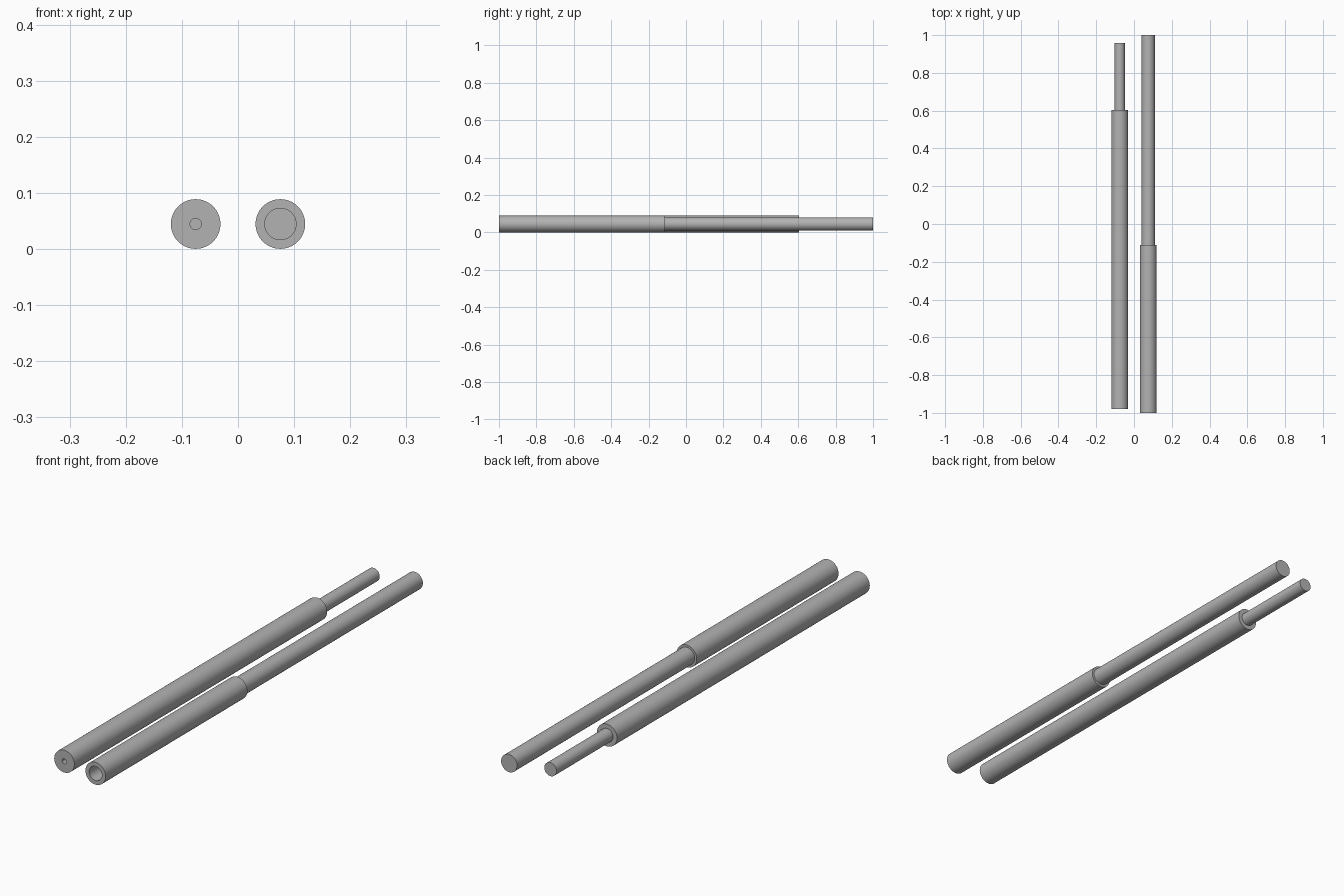
import bpy, bmesh, math
from mathutils import Matrix, Vector

if "Cube" in bpy.data.objects:
    bpy.data.objects.remove(bpy.data.objects["Cube"])

SEGMENTS = 64
AXIS_Z = 0.0445

steel = bpy.data.materials.new("plain grey")
steel.diffuse_color = (0.45, 0.45, 0.45, 1)
steel.use_nodes = True
steel.node_tree.nodes["Principled BSDF"].inputs["Base Color"].default_value = steel.diffuse_color


def turned_rod(name, x, profile):
    """Lathe a (radius, y) profile around an axis that runs along y."""
    bm = bmesh.new()
    verts = [bm.verts.new((r, y, 0)) for r, y in profile]
    edges = [bm.edges.new(pair) for pair in zip(verts, verts[1:])]
    bmesh.ops.spin(bm, geom=verts + edges, cent=(0, 0, 0), axis=(0, 1, 0),
                   angle=2 * math.pi, steps=SEGMENTS)
    bmesh.ops.remove_doubles(bm, verts=bm.verts, dist=1e-5)
    bmesh.ops.recalc_face_normals(bm, faces=bm.faces)
    mesh = bpy.data.meshes.new(name)
    bm.to_mesh(mesh)
    bm.free()
    mesh.materials.append(steel)
    obj = bpy.data.objects.new(name, mesh)
    obj.location = (x, 0, AXIS_Z)
    bpy.context.collection.objects.link(obj)
    bpy.ops.object.select_all(action='DESELECT')
    obj.select_set(True)
    bpy.context.view_layer.objects.active = obj
    bpy.ops.object.shade_smooth_by_angle(angle=math.radians(30))


# Long sleeve with a pilot hole in front and a thin spigot at the back
turned_rod("spigot_rod", -0.0755, [
    (0, -0.90), (0.010, -0.90), (0.010, -0.98), (0.0442, -0.98),
    (0.0442, 0.603), (0.0268, 0.603), (0.0268, 0.957), (0, 0.957)])

# Short sleeve with a wide socket in front and a long shaft at the back
turned_rod("socket_rod", 0.0755, [
    (0, -0.62), (0.028, -0.62), (0.028, -1.0), (0.0442, -1.0),
    (0.0442, -0.112), (0.035, -0.112), (0.035, 1.0), (0, 1.0)])
